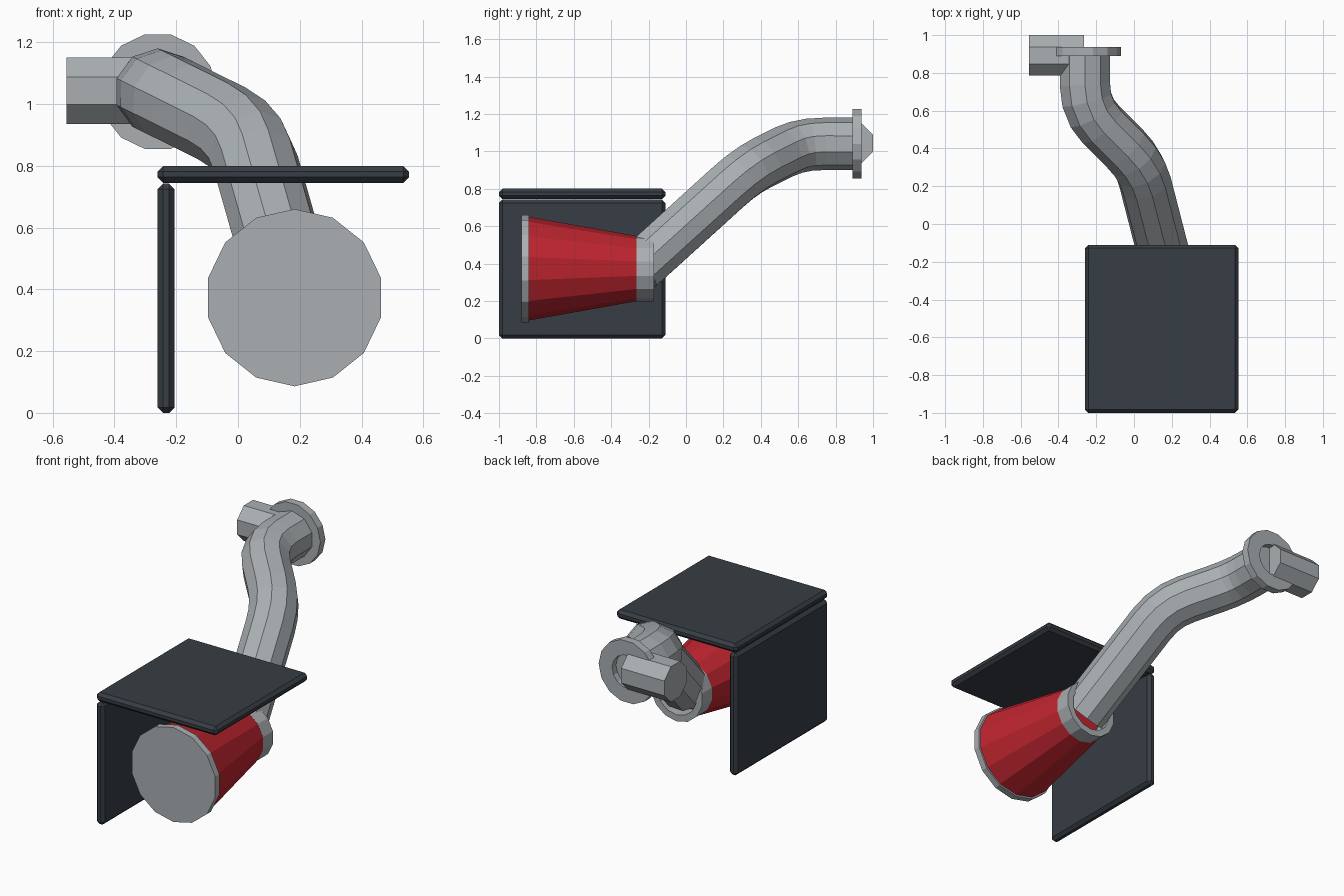
import bpy, bmesh, math
from mathutils import Vector, Matrix

if "Cube" in bpy.data.objects:
    bpy.data.objects.remove(bpy.data.objects["Cube"])


def material(name, rgb):
    m = bpy.data.materials.new(name)
    m.diffuse_color = (*rgb, 1)
    m.use_nodes = True
    m.node_tree.nodes["Principled BSDF"].inputs["Base Color"].default_value = m.diffuse_color
    return m


GREY = material("light grey metal", (0.40, 0.43, 0.45))
RED = material("red paint", (0.52, 0.018, 0.028))
DARK = material("dark slate", (0.038, 0.047, 0.058))


def finish(name, bm, mat):
    bmesh.ops.recalc_face_normals(bm, faces=bm.faces)
    me = bpy.data.meshes.new(name)
    bm.to_mesh(me)
    bm.free()
    me.materials.append(mat)
    ob = bpy.data.objects.new(name, me)
    bpy.context.collection.objects.link(ob)
    return ob


def bridge(bm, a, b):
    n = len(a)
    for i in range(n):
        j = (i + 1) % n
        bm.faces.new((a[i], a[j], b[j], b[i]))


def lathe(name, mat, origin, axis, profile, n, phase=0.0, closed=False):
    """Flat-sided turned part: profile is (distance along axis, radius)."""
    bm = bmesh.new()
    axis = Vector(axis)
    up = Vector((0, 0, 1))
    side = axis.cross(up)
    rings = []
    for d, r in profile:
        ring = []
        for i in range(n):
            a = phase + 2 * math.pi * i / n
            ring.append(bm.verts.new(Vector(origin) + axis * d
                                     + (up * math.cos(a) + side * math.sin(a)) * r))
        rings.append(ring)
    for a, b in zip(rings, rings[1:]):
        bridge(bm, a, b)
    if closed:
        bridge(bm, rings[-1], rings[0])
    else:
        bm.faces.new(rings[0])
        bm.faces.new(rings[-1])
    return finish(name, bm, mat)


def tube(ring_r, hole_r, d0, d1):
    return [(d0, ring_r), (d1, ring_r), (d1, hole_r), (d0, hole_r)]


def plate(name, lo, hi):
    lo, hi = Vector(lo), Vector(hi)
    bm = bmesh.new()
    bmesh.ops.create_cube(bm, size=1, matrix=Matrix.Translation((lo + hi) / 2)
                          @ Matrix.Diagonal((*(hi - lo), 1)))
    bmesh.ops.bevel(bm, geom=bm.edges[:], offset=0.018, segments=1, affect='EDGES')
    return finish(name, bm, DARK)


# Two chamfered shield plates
plate("top_plate", (-0.26, -1.0, 0.745), (0.553, -0.11, 0.80))
plate("side_plate", (-0.26, -1.0, 0.0), (-0.205, -0.11, 0.742))

# Cone with front cap and rear collar
C = (0.183, 0, 0.373)
Y = (0, 1, 0)
lathe("cone_body", RED, C, Y, [(-0.84, 0.277), (-0.262, 0.174)], 14)
lathe("front_cap", GREY, C, Y, [(-0.88, 0.287), (-0.84, 0.287)], 14)
lathe("rear_collar", GREY, C, Y, tube(0.175, 0.135, -0.265, -0.17), 14, closed=True)

# Bent ten-sided pipe: straight runs joined by rounded corners
corners = [Vector(p) for p in ((0.18, -0.25, 0.378), (0.033, 0.32, 0.895),
                               (-0.26, 0.61, 1.04), (-0.26, 0.90, 1.04))]
path = [corners[0]]
for k in (1, 2):
    p = corners[k]
    a = p + (corners[k - 1] - p).normalized() * 0.13
    b = p + (corners[k + 1] - p).normalized() * 0.13
    for t in (0, 1 / 3, 2 / 3, 1):
        path.append(a * (1 - t) ** 2 + p * 2 * t * (1 - t) + b * t * t)
path.append(corners[3])
path.reverse()                      # start at the level end, vertex upwards
bm = bmesh.new()
rings = []
tangent = (path[1] - path[0]).normalized()
up = Vector((0, 0, 1))
for i, p in enumerate(path):
    d_in = (p - path[i - 1]).normalized() if i else tangent
    d_out = (path[i + 1] - p).normalized() if i < len(path) - 1 else d_in
    new = (d_in + d_out).normalized()
    up = tangent.rotation_difference(new) @ up
    tangent = new
    side = tangent.cross(up)
    rings.append([bm.verts.new(p + 0.14 * (up * math.cos(j * math.tau / 10)
                                           + side * math.sin(j * math.tau / 10)))
                  for j in range(10)])
for a, b in zip(rings, rings[1:]):
    bridge(bm, a, b)
bm.faces.new(rings[0])
bm.faces.new(rings[-1])
finish("bent_pipe", bm, GREY)

# Ring flange at the pipe end
lathe("pipe_flange", GREY, (-0.26, 0, 1.04), Y, tube(0.19, 0.10, 0.89, 0.938),
      14, phase=math.pi / 14, closed=True)

# Eight-sided side stub
lathe("side_stub", GREY, (0, 0.8925, 1.0425), (1, 0, 0),
      [(-0.555, 0.1165), (-0.265, 0.1165)], 8, phase=math.pi / 8)
